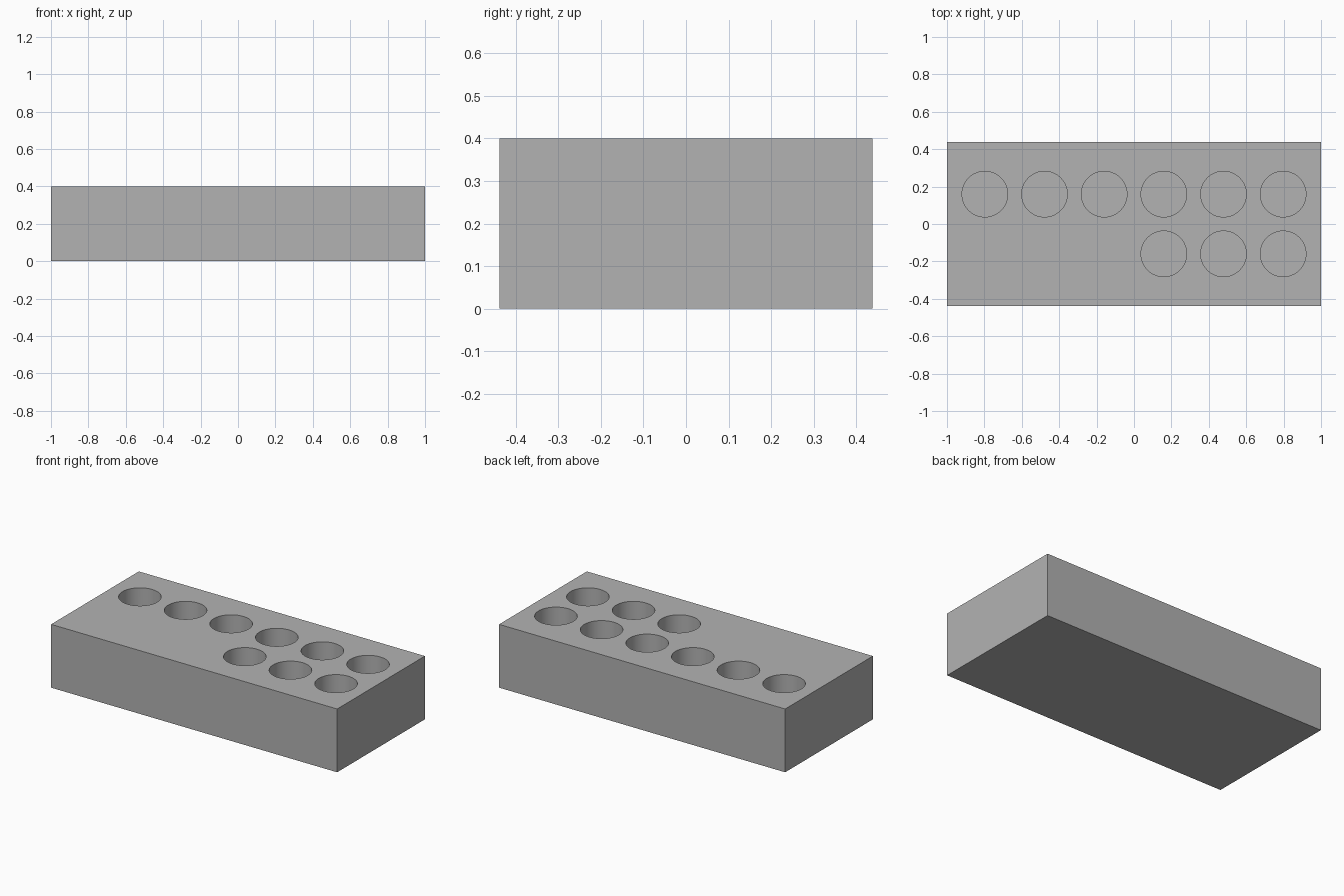
import bpy
import math

cube = bpy.data.objects.get("Cube")
if cube:
    bpy.data.objects.remove(cube, do_unlink=True)

LENGTH, WIDTH, HEIGHT = 2.0, 0.876, 0.4
PITCH, RADIUS, DEPTH = 0.319, 0.122, 0.32

# Plain grey material
grey = bpy.data.materials.new("plain_grey")
colour = (0.448, 0.448, 0.448, 1)
grey.diffuse_color = colour
grey.use_nodes = True
grey.node_tree.nodes["Principled BSDF"].inputs["Base Color"].default_value = colour

# Solid block
bpy.ops.mesh.primitive_cube_add(size=1, location=(0, 0, HEIGHT / 2))
block = bpy.context.object
block.name = "holder_block"
block.scale = (LENGTH, WIDTH, HEIGHT)
bpy.ops.object.transform_apply(location=True, rotation=False, scale=True)
block.data.materials.append(grey)


def hole_cutter(x, y):
    """Cylinder that sinks one blind round hole into the top."""
    top = HEIGHT + 0.1
    floor = HEIGHT - DEPTH
    bpy.ops.mesh.primitive_cylinder_add(
        vertices=64, radius=RADIUS, depth=top - floor,
        location=(x, y, (top + floor) / 2))
    cutter = bpy.context.object
    cutter.name = "hole_cutter"
    cutter.hide_render = True
    cutter.data.materials.append(grey)
    return cutter


# Full back row of six holes, front row only on the left half
cutters = []
for column in range(6):
    x = (column - 2.5) * PITCH
    cutters.append(hole_cutter(x, PITCH / 2))
    if column >= 3:
        cutters.append(hole_cutter(x, -PITCH / 2))

# Cut the holes, then remove the cutters
bpy.ops.object.select_all(action='DESELECT')
block.select_set(True)
bpy.context.view_layer.objects.active = block
for cutter in cutters:
    cut = block.modifiers.new("round_hole", 'BOOLEAN')
    cut.operation = 'DIFFERENCE'
    cut.solver = 'EXACT'
    cut.object = cutter
    bpy.ops.object.modifier_apply(modifier=cut.name)
for cutter in cutters:
    bpy.data.objects.remove(cutter, do_unlink=True)

# Smooth hole walls, sharp block edges
bpy.ops.object.shade_smooth_by_angle(angle=math.radians(30))
